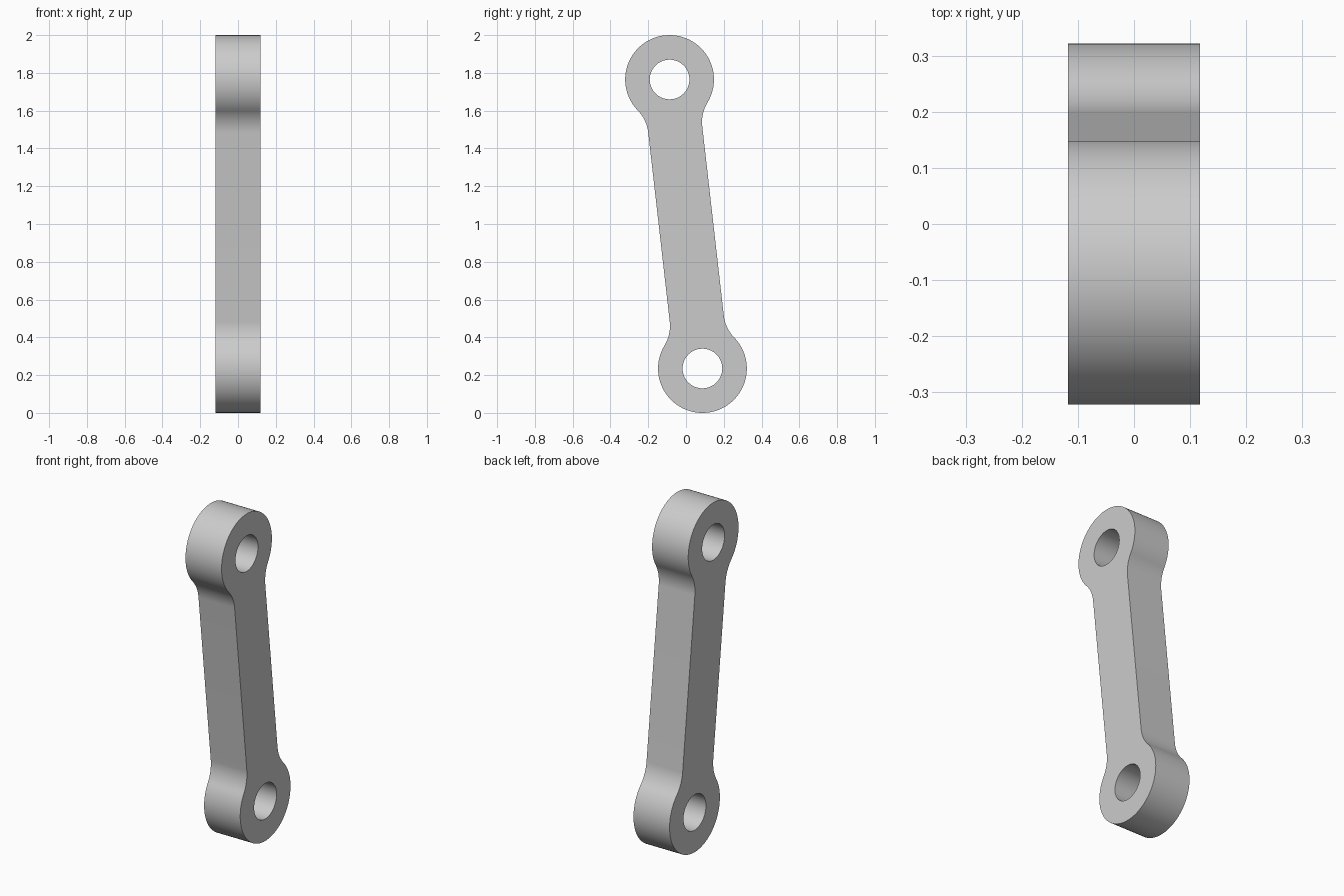
import bpy, bmesh
from math import pi, atan2, hypot, sqrt, radians, cos, sin
from mathutils import Vector

if "Cube" in bpy.data.objects:
    bpy.data.objects.remove(bpy.data.objects["Cube"])

HALF_THICK = 0.118
EYE_R, HOLE_R = 0.235, 0.105
SHANK_HALF, FILLET_R = 0.144, 0.2
TOP = Vector((-0.087, 1.765))       # eye centre as (y, z); the lower eye mirrors it
MID = Vector((0, 1))
axis = (TOP - MID).normalized()
side = Vector((axis.y, -axis.x))
half_len = (TOP - MID).length


def arc(cx, cy, r, a0, a1, n):
    return [Vector((cx + r * cos(a0 + (a1 - a0) * i / n),
                    cy + r * sin(a0 + (a1 - a0) * i / n))) for i in range(n + 1)]


# Upper half of the outline in link space (across, along)
drop = sqrt((EYE_R + FILLET_R) ** 2 - (SHANK_HALF + FILLET_R) ** 2)
touch = atan2(-drop, SHANK_HALF + FILLET_R)
fillet_x, fillet_y = SHANK_HALF + FILLET_R, half_len - drop
right_fillet = arc(fillet_x, fillet_y, FILLET_R, pi, pi + touch, 16)
left_fillet = [Vector((-p.x, p.y)) for p in reversed(right_fillet)]
eye = arc(0, half_len, EYE_R, touch, pi - touch, 80)
upper = right_fillet + eye[1:-1] + left_fillet
outline = upper + [-p for p in upper]

holes = [arc(0, s * half_len, HOLE_R, 0, 2 * pi, 64)[:-1] for s in (1, -1)]

# Fill the flat profile with its two pin holes, then extrude it sideways
bm = bmesh.new()
edges = []
for loop in [outline] + holes:
    ring = []
    for p in loop:
        q = MID + side * p.x + axis * p.y
        ring.append(bm.verts.new((-HALF_THICK, q.x, q.y)))
    edges += [bm.edges.new((v, ring[(i + 1) % len(ring)])) for i, v in enumerate(ring)]
bmesh.ops.triangle_fill(bm, edges=edges, use_beauty=True)
result = bmesh.ops.extrude_face_region(bm, geom=bm.faces[:], use_keep_orig=True)
moved = [g for g in result["geom"] if isinstance(g, bmesh.types.BMVert)]
bmesh.ops.translate(bm, verts=moved, vec=(2 * HALF_THICK, 0, 0))
bmesh.ops.recalc_face_normals(bm, faces=bm.faces[:])

mesh = bpy.data.meshes.new("link_arm")
bm.to_mesh(mesh)
bm.free()
link = bpy.data.objects.new("link_arm", mesh)
bpy.context.collection.objects.link(link)

# Plain grey metal
grey = bpy.data.materials.new("plain_grey")
grey.use_nodes = True
colour = (0.6, 0.6, 0.6, 1)
grey.diffuse_color = colour
grey.node_tree.nodes["Principled BSDF"].inputs["Base Color"].default_value = colour
mesh.materials.append(grey)

bpy.ops.object.select_all(action='DESELECT')
link.select_set(True)
bpy.context.view_layer.objects.active = link
bpy.ops.object.shade_smooth_by_angle(angle=radians(30))
